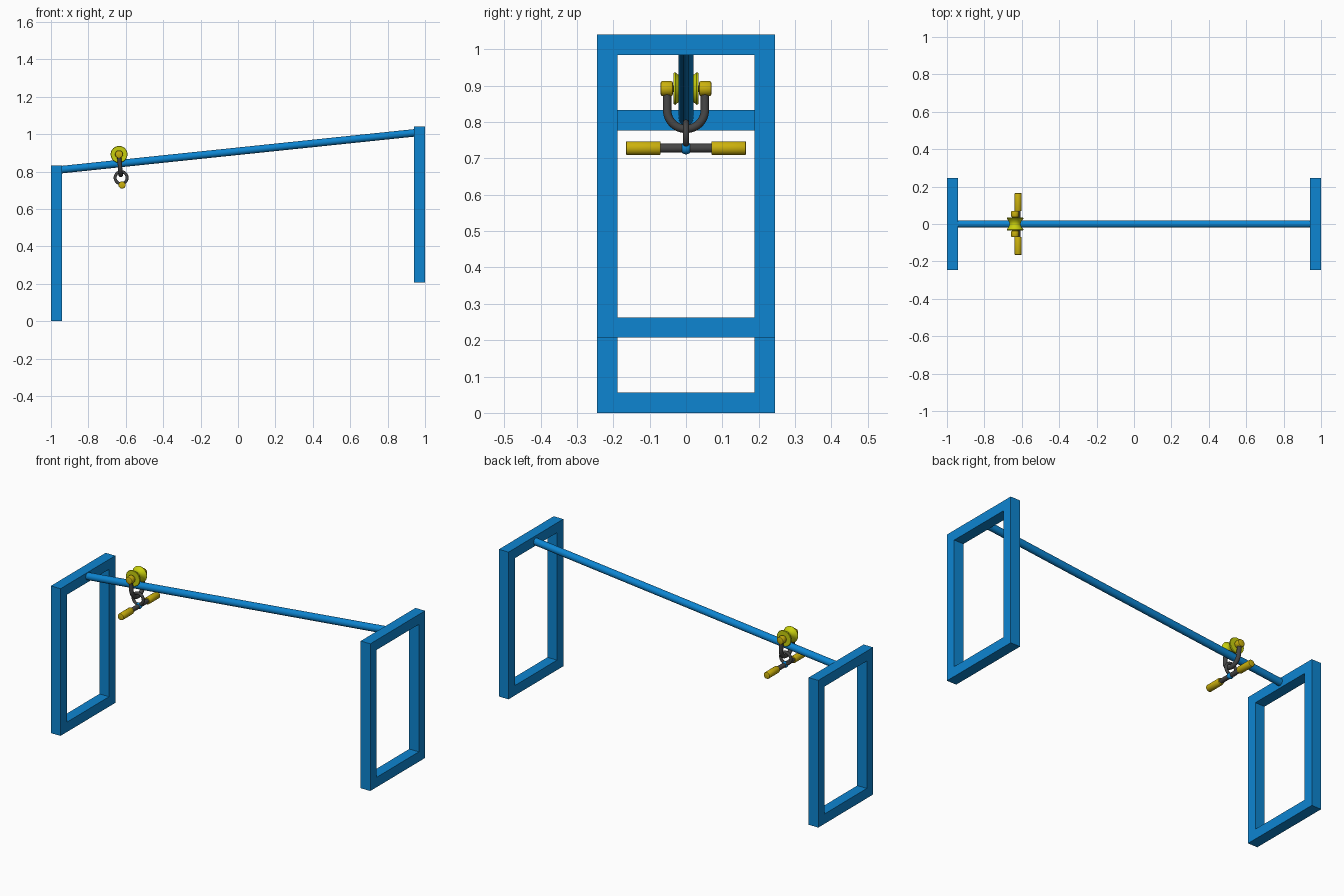
import bpy, bmesh, math
from mathutils import Vector

if "Cube" in bpy.data.objects:
    bpy.data.objects.remove(bpy.data.objects["Cube"])


def material(name, r, g, b):
    m = bpy.data.materials.new(name)
    m.use_nodes = True
    m.diffuse_color = (r, g, b, 1)
    m.node_tree.nodes["Principled BSDF"].inputs["Base Color"].default_value = (r, g, b, 1)
    return m


BLUE = material("blue paint", 0.004, 0.235, 0.64)
GOLD = material("gold", 0.6, 0.44, 0.004)
LIME = material("lime yellow", 0.58, 0.63, 0.004)
STEEL = material("dark steel", 0.06, 0.06, 0.06)


def finish(bm, name, mat, smooth=True):
    bmesh.ops.recalc_face_normals(bm, faces=bm.faces)
    mesh = bpy.data.meshes.new(name)
    bm.to_mesh(mesh)
    bm.free()
    mesh.materials.append(mat)
    obj = bpy.data.objects.new(name, mesh)
    bpy.context.collection.objects.link(obj)
    if smooth:
        bpy.ops.object.select_all(action='DESELECT')
        bpy.context.view_layer.objects.active = obj
        obj.select_set(True)
        bpy.ops.object.shade_smooth_by_angle(angle=math.radians(35))
    return obj


def lathe(name, profile, centre, mat, steps=40):
    """Spin (y offset, radius) points about an axis along y."""
    bm = bmesh.new()
    verts = [bm.verts.new((r, y, 0)) for y, r in profile]
    edges = [bm.edges.new(pair) for pair in zip(verts, verts[1:])]
    bmesh.ops.spin(bm, geom=verts + edges, cent=(0, 0, 0), axis=(0, 1, 0),
                   angle=math.tau, steps=steps, use_duplicate=False)
    bmesh.ops.remove_doubles(bm, verts=bm.verts, dist=1e-5)
    bmesh.ops.translate(bm, verts=bm.verts, vec=centre)
    return finish(bm, name, mat)


def capped_rod(name, y0, y1, radius, bevel, centre, mat):
    """Rod along y with softened rims."""
    return lathe(name, [(y0, 0), (y0, radius - bevel), (y0 + bevel * 0.3, radius - bevel * 0.3),
                        (y0 + bevel, radius), (y1 - bevel, radius),
                        (y1 - bevel * 0.3, radius - bevel * 0.3),
                        (y1, radius - bevel), (y1, 0)], centre, mat)


def tube(name, points, radius, mat, closed=False):
    """Round tube swept along a path, turned into a mesh."""
    curve = bpy.data.curves.new(name, 'CURVE')
    curve.dimensions = '3D'
    curve.bevel_depth = radius
    curve.bevel_resolution = 6
    curve.use_fill_caps = not closed
    spline = curve.splines.new('POLY')
    spline.points.add(len(points) - 1)
    for p, co in zip(spline.points, points):
        p.co = (*co, 1)
    spline.use_cyclic_u = closed
    temp = bpy.data.objects.new(name + " path", curve)
    bpy.context.collection.objects.link(temp)
    bpy.context.view_layer.update()
    mesh = bpy.data.meshes.new_from_object(temp)
    bpy.data.objects.remove(temp)
    bm = bmesh.new()
    bm.from_mesh(mesh)
    bpy.data.meshes.remove(mesh)
    return finish(bm, name, mat)


def end_frame(name, x, z):
    """Rectangular frame standing across the line."""
    half_w, height, bar, depth = 0.245, 0.833, 0.056, 0.03
    bm = bmesh.new()
    rings = []
    for dx in (-depth, depth):
        for inset in (0, bar):
            w = half_w - inset
            rings.append([bm.verts.new((x + dx, y, zz)) for y, zz in (
                (-w, z + inset), (w, z + inset),
                (w, z + height - inset), (-w, z + height - inset))])
    for a, b in ((0, 1), (2, 3), (0, 2), (1, 3)):
        for i in range(4):
            j = (i + 1) % 4
            bm.faces.new((rings[a][i], rings[a][j], rings[b][j], rings[b][i]))
    finish(bm, name, BLUE, smooth=False)


# End frames and the sloping line between them
end_frame("low_frame", -0.97, 0)
end_frame("high_frame", 0.97, 0.207)
tube("line", [(-0.965, 0, 0.808), (0.965, 0, 1.009)], 0.02, BLUE)

# Grooved pulley wheel riding on the line
axle = Vector((-0.636, 0, 0.892))
groove = [(-0.034, 0), (-0.034, 0.043), (-0.029, 0.045)]
groove += [(0.029 * t / 6, 0.03 + 0.015 * (t / 6) ** 2) for t in range(-5, 6)]
groove += [(0.029, 0.045), (0.034, 0.043), (0.034, 0)]
lathe("pulley_wheel", groove, axle, LIME)

# Axle and its end caps
capped_rod("axle", -0.05, 0.05, 0.009, 0.001, axle, STEEL)
for side, label in ((-1, "right"), (1, "left")):
    mid = axle + Vector((0, side * 0.053, 0))
    capped_rod(label + "_axle_cap", -0.017, 0.017, 0.021, 0.006, mid, GOLD)

# Shackle hanging from the axle, leaning slightly
bend = 0.052
path = [(axle.x, -bend, axle.z)]
for i in range(25):
    a = math.pi * i / 24
    z = 0.833 - bend * math.sin(a)
    path.append((axle.x + (axle.z - z) * 0.08, -bend * math.cos(a), z))
path.append((axle.x, bend, axle.z))
tube("shackle", path, 0.0115, STEEL)

# Ring linking the shackle to the handlebar
tube("link_ring", [(-0.625 + 0.032 * math.cos(math.tau * i / 40), 0,
                    0.767 + 0.032 * math.sin(math.tau * i / 40))
                   for i in range(40)], 0.008, STEEL, closed=True)

# Handlebar with grips and a centre ball
bar = Vector((-0.62, 0, 0.728))
capped_rod("handlebar", -0.15, 0.15, 0.0125, 0.001, bar, STEEL)
for side, label in ((-1, "right"), (1, "left")):
    mid = bar + Vector((0, side * 0.1175, 0))
    capped_rod(label + "_grip", -0.048, 0.048, 0.019, 0.004, mid, GOLD)
lathe("centre_ball", [(-0.017 * math.cos(math.pi * i / 12), 0.017 * math.sin(math.pi * i / 12))
                      for i in range(13)], bar, BLUE, steps=24)
